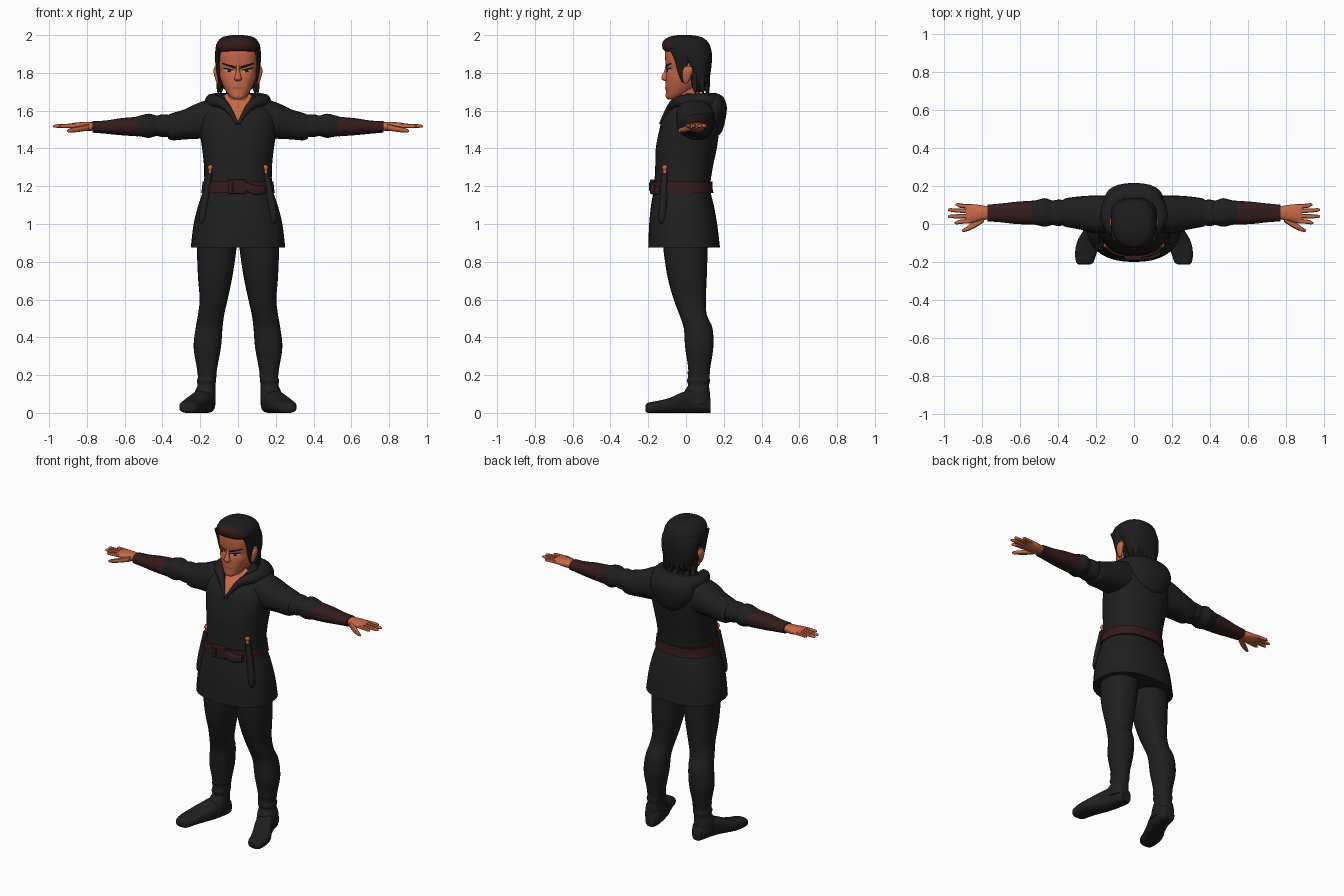
import bpy, bmesh, math
from mathutils import Vector
from mathutils.bvhtree import BVHTree


def material(name, rgb):
    m = bpy.data.materials.new(name)
    m.diffuse_color = (*rgb, 1)
    return m


CLOTH = material("black_cloth", (0.014, 0.014, 0.014))
HAIR = material("black_hair", (0.012, 0.012, 0.012))
SKIN = material("skin", (0.58, 0.14, 0.062))
LEATHER = material("brown_leather", (0.034, 0.011, 0.012))
FRINGE = material("brown_hair", (0.036, 0.010, 0.010))
DARK = material("dark_line", (0.008, 0.006, 0.006))
LIP = material("lip", (0.30, 0.075, 0.04))
WHITE = material("eye_white", (0.45, 0.40, 0.36))


def finish(name, bm, mats, angle=50):
    bmesh.ops.recalc_face_normals(bm, faces=bm.faces)
    me = bpy.data.meshes.new(name)
    bm.to_mesh(me)
    bm.free()
    for m in mats:
        me.materials.append(m)
    ob = bpy.data.objects.new(name, me)
    bpy.context.collection.objects.link(ob)
    bpy.ops.object.select_all(action='DESELECT')
    ob.select_set(True)
    bpy.context.view_layer.objects.active = ob
    bpy.ops.object.shade_smooth_by_angle(angle=math.radians(angle))
    return ob


def smooth_rings(rings, sub):
    """Catmull-Rom interpolation between the given rings."""
    out = []
    for i in range(len(rings) - 1):
        p0, p1 = rings[max(i - 1, 0)], rings[i]
        p2, p3 = rings[i + 1], rings[min(i + 2, len(rings) - 1)]
        for k in range(sub):
            t = k / sub
            out.append([0.5 * (2 * b + (c - a) * t + (2 * a - 5 * b + 4 * c - d) * t * t
                        + (3 * b - a - 3 * c + d) * t ** 3) for a, b, c, d in zip(p0, p1, p2, p3)])
    return out + [list(rings[-1])]


def loft_bm(rings, axis='z', n=24, p=2.3, sub=4, side=1, tilt=0):
    """Rings are (position, low1, high1, low2, high2) across the two other axes."""
    bm, prev, first = bmesh.new(), None, None
    for t, a0, a1, b0, b1 in smooth_rings(rings, sub):
        ring = []
        for k in range(n):
            w = 2 * math.pi * k / n
            c, s = math.cos(w), math.sin(w)
            a = (a0 + a1) / 2 + (a1 - a0) / 2 * math.copysign(abs(c) ** (2 / p), c)
            b = (b0 + b1) / 2 + (b1 - b0) / 2 * math.copysign(abs(s) ** (2 / p), s)
            x, y, z = {'x': (t, a, b), 'y': (a, t, b), 'z': (a, b, t + tilt * b)}[axis]
            ring.append(bm.verts.new((x * side, y, z)))
        if prev:
            for k in range(n):
                bm.faces.new((prev[k], prev[(k + 1) % n], ring[(k + 1) % n], ring[k]))
        first, prev = first or ring, ring
    bm.faces.new(first)
    bm.faces.new(prev)
    return bm


def loft(name, rings, mat, **kw):
    return finish(name, loft_bm(rings, **kw), [mat])


def sym(rows):
    """(z, half_width, y_front, y_back) to symmetric rings."""
    return [(z, -w, w, y0, y1) for z, w, y0, y1 in rows]


# Tunic, with the V neckline cut in and coloured as skin
bm = loft_bm(sym([(0.875, .25, -.20, .18), (1.0, .235, -.195, .165), (1.1, .21, -.185, .147),
                  (1.19, .182, -.17, .128), (1.3, .18, -.163, .142), (1.4, .19, -.16, .163),
                  (1.49, .203, -.143, .175), (1.55, .203, -.125, .18), (1.6, .19, -.09, .178),
                  (1.65, .14, -.045, .16), (1.69, .07, -.02, .10)]), n=36)
for s in (1, -1):
    bmesh.ops.bisect_plane(bm, geom=bm.verts[:] + bm.edges[:] + bm.faces[:],
                           plane_co=(0, 0, 1.535), plane_no=(s * .14, 0, -.07))
for f in bm.faces:
    c = f.calc_center_median()
    if c.y < 0.0 and c.z - 1.535 > 2 * abs(c.x):
        f.material_index = 1
finish("tunic", bm, [CLOTH, SKIN])

# Hood: rolled edge around the neck and the folded bag on the back
half = [(.004, -.135, 1.53, .008), (.04, -.10, 1.60, .014), (.088, -.055, 1.645, .03),
        (.14, .01, 1.65, .04), (.125, .10, 1.645, .048), (.06, .15, 1.64, .055)]
path = [(-x, y, z, r) for x, y, z, r in half] + [(x, y, z, r) for x, y, z, r in half[::-1]]
cu = bpy.data.curves.new("hood_path", 'CURVE')
cu.dimensions, cu.bevel_depth, cu.bevel_resolution, cu.use_fill_caps = '3D', 1, 4, True
sp = cu.splines.new('NURBS')
sp.points.add(len(path) - 1)
for pt, (x, y, z, r) in zip(sp.points, path):
    pt.co, pt.radius = (x, y, z, 1), r
sp.order_u, sp.use_endpoint_u, sp.resolution_u = 3, True, 5
tmp = bpy.data.objects.new("hood_path", cu)
bpy.context.collection.objects.link(tmp)
bpy.context.view_layer.update()
me = bpy.data.meshes.new_from_object(tmp.evaluated_get(bpy.context.evaluated_depsgraph_get()))
bpy.data.objects.remove(tmp)
bm = bmesh.new()
bm.from_mesh(me)
for f in bm.faces:
    f.material_index = 0
finish("hood_edge", bm, [CLOTH])
loft("hood_bag", sym([(1.47, .03, .14, .175), (1.50, .09, .10, .195), (1.57, .145, .05, .212),
                      (1.63, .15, .05, .215), (1.675, .12, .07, .195), (1.69, .07, .09, .16)]), CLOTH)

# Belt, buckle and loose strap end
loft("belt", sym([(1.165, .195, -.183, .145), (1.195, .19, -.182, .139), (1.225, .188, -.178, .14)]),
     LEATHER, n=36, sub=1)
loft("buckle", [(-.05, -.192, -.165, 1.16, 1.235), (.04, -.192, -.165, 1.16, 1.235)], LEATHER,
     axis='x', p=8, sub=1)
loft("buckle_pin", [(-.035, -.196, -.17, 1.175, 1.22), (-.02, -.196, -.17, 1.175, 1.22)], DARK,
     axis='x', p=8, sub=1)
loft("strap_end", [(.03, -.192, -.165, 1.18, 1.225), (.09, -.188, -.155, 1.155, 1.205),
                   (.14, -.165, -.13, 1.16, 1.20)], LEATHER, axis='x', p=4)

for s, tag in ((1, "left"), (-1, "right")):
    # Sleeve with a step where the short outer sleeve ends, and bracer
    loft(tag + "_outer_sleeve", [(.08, -.05, .15, 1.46, 1.68), (.2, -.05, .15, 1.452, 1.645),
                                 (.28, -.03, .146, 1.448, 1.608), (.345, -.018, .138, 1.443, 1.588),
                                 (.37, -.012, .132, 1.452, 1.578)], CLOTH, axis='x', side=s)
    loft(tag + "_inner_sleeve", [(.33, -.005, .125, 1.46, 1.575), (.40, -.01, .128, 1.46, 1.58),
                                 (.43, -.006, .124, 1.466, 1.574), (.47, -.014, .136, 1.456, 1.584),
                                 (.51, -.006, .126, 1.462, 1.576), (.545, 0, .12, 1.468, 1.566)],
         CLOTH, axis='x', side=s)
    loft(tag + "_bracer", [(.53, -.003, .123, 1.464, 1.568), (.62, 0, .117, 1.47, 1.56),
                           (.70, .009, .108, 1.478, 1.548), (.77, .014, .102, 1.484, 1.544)],
         LEATHER, axis='x', side=s)
    # Hand
    loft(tag + "_palm", [(.755, .028, .09, 1.495, 1.538), (.81, .016, .10, 1.493, 1.54),
                         (.86, .004, .105, 1.502, 1.537), (.885, .004, .105, 1.508, 1.532)],
         SKIN, axis='x', side=s, n=16)
    for i, (y0, y1, tip) in enumerate(((.016, .006, .945), (.042, .04, .98),
                                       (.067, .074, .98), (.092, .102, .94))):
        loft(f"{tag}_finger_{i + 1}",
             [(.86, y0 - .012, y0 + .012, 1.508, 1.532), (.92, (y0 + y1) / 2 - .011, (y0 + y1) / 2 + .011, 1.508, 1.53),
              (tip - .012, y1 - .009, y1 + .009, 1.51, 1.527), (tip, y1 - .003, y1 + .003, 1.514, 1.521)],
             SKIN, axis='x', side=s, n=8, sub=2)
    loft(tag + "_thumb", [(.79, .01, .05, 1.495, 1.53), (.84, -.022, .016, 1.488, 1.518),
                          (.885, -.04, -.016, 1.484, 1.508), (.905, -.04, -.03, 1.487, 1.498)],
         SKIN, axis='x', side=s, n=8, sub=3)
    # Trouser leg, boot shaft and foot
    loft(tag + "_leg", [(.95, .005, .22, -.12, .12), (.87, .008, .218, -.12, .115), (.72, .03, .212, -.098, .11),
                        (.6, .055, .203, -.065, .105), (.52, .073, .212, -.035, .11), (.45, .082, .224, -.012, .14),
                        (.35, .09, .235, -.005, .145), (.25, .108, .22, .01, .13), (.18, .12, .208, .015, .12)],
         CLOTH, side=s)
    loft(tag + "_boot_shaft", [(.22, .112, .217, .008, .128), (.19, .115, .212, .01, .124), (.17, .116, .218, .005, .127),
                               (.145, .12, .214, .01, .122), (.11, .118, .228, -.01, .126), (.05, .12, .235, -.03, .128)],
         CLOTH, side=s)
    loft(tag + "_foot", [(-.214, .235, .29, .008, .04), (-.20, .213, .305, 0, .054), (-.15, .195, .31, 0, .064),
                         (-.09, .17, .298, 0, .078), (-.03, .143, .265, 0, .105), (.04, .125, .235, 0, .125),
                         (.10, .12, .217, 0, .11), (.13, .135, .20, 0, .08)], CLOTH, axis='y', side=s, p=2.8)
    # Dagger sheath, guard and hilt
    loft(tag + "_sheath", [(1.0, .182, .194, -.135, -.12), (1.03, .168, .206, -.145, -.108),
                           (1.12, .155, .196, -.14, -.10), (1.27, .135, .165, -.13, -.095)],
         CLOTH, side=s, n=12)
    loft(tag + "_hilt", [(1.265, .139, .159, -.124, -.102), (1.285, .139, .156, -.122, -.104),
                         (1.30, .131, .161, -.127, -.096), (1.312, .138, .154, -.12, -.104)],
         SKIN, side=s, n=10, sub=3)
    # Ear
    loft(tag + "_ear", [(1.745, .098, .112, -.01, .008), (1.77, .10, .121, -.018, .022),
                        (1.81, .10, .13, -.018, .036), (1.835, .10, .122, -.008, .03)],
         SKIN, side=s, n=12)
    # Sideburn and loose locks at the nape
    loft(tag + "_sideburn", [(1.75, .096, .102, -.022, -.014), (1.80, .092, .113, -.042, -.01),
                             (1.87, .09, .12, -.062, .02), (1.93, .085, .119, -.09, .03)],
         HAIR, side=s, n=12)
    for i, (x, y) in enumerate(((.098, .045), (.085, .085), (.05, .108), (.018, .112))):
        loft(f"{tag}_nape_lock_{i + 1}",
             [(1.69 - .006 * i, x + .006, x + .01, y + .004, y + .008), (1.73, x - .012, x + .016, y - .014, y + .014),
              (1.80, x - .02, x + .016, y - .02, y + .014)], HAIR, side=s, n=8)

# Neck, head and nose
loft("neck", sym([(1.56, .085, -.09, .08), (1.61, .068, -.065, .08), (1.66, .058, -.046, .075),
                  (1.76, .058, -.05, .08)]), SKIN)
head = loft("head", sym([(1.66, .022, -.097, -.06), (1.672, .04, -.107, -.025), (1.70, .062, -.107, .03),
                         (1.74, .083, -.108, .07), (1.78, .097, -.107, .09), (1.815, .104, -.101, .11),
                         (1.85, .108, -.108, .12), (1.92, .107, -.11, .12), (1.97, .08, -.08, .09)]),
            SKIN, n=32)
loft("nose", sym([(1.757, .012, -.115, -.09), (1.768, .02, -.13, -.09), (1.785, .015, -.127, -.09),
                  (1.81, .01, -.115, -.09), (1.845, .009, -.108, -.09)]), SKIN, n=12)

# Hair cap, swept up in front with a brown fringe
bm = loft_bm(sym([(1.70, .06, .05, .095), (1.74, .092, .03, .118), (1.80, .112, .012, .13),
                  (1.86, .121, -.03, .137), (1.90, .122, -.075, .137), (1.92, .12, -.118, .134),
                  (1.95, .115, -.126, .125), (1.975, .10, -.115, .105), (1.992, .075, -.085, .075),
                  (2.0, .03, -.045, .03)]), n=36)
for f in bm.faces:
    c = f.calc_center_median()
    if c.y < -.06 and 1.90 < c.z < 1.985 - 2.5 * c.x ** 2:
        f.material_index = 1
finish("hair", bm, [HAIR, FRINGE])

# Painted face details laid on the head surface
bpy.context.view_layer.update()
tree = BVHTree.FromObject(head, bpy.context.evaluated_depsgraph_get())


def face_strip(name, x0, z0, x1, z1, h0, h1, mat, lift=.003, n=8):
    bm, prev = bmesh.new(), None
    for i in range(n + 1):
        t = i / n
        x, z, h = x0 + (x1 - x0) * t, z0 + (z1 - z0) * t, (h0 + (h1 - h0) * t) / 2
        pair = []
        for zz in (z - h, z + h):
            hit = tree.ray_cast(Vector((x, -1, zz)), Vector((0, 1, 0)))[0]
            pair.append(bm.verts.new((x, hit.y - lift, zz)))
        if prev:
            f = bm.faces.new((prev[0], pair[0], pair[1], prev[1]))
            f.normal_update()
            if f.normal.y > 0:
                f.normal_flip()
        prev = pair
    finish(name, bm, [mat])


for s, tag in ((1, "left"), (-1, "right")):
    face_strip(tag + "_brow", s * .014, 1.828, s * .084, 1.85, .015, .008, DARK)
    face_strip(tag + "_eye_white", s * .024, 1.807, s * .072, 1.815, .012, .012, WHITE)
    face_strip(tag + "_eyelid", s * .02, 1.814, s * .078, 1.825, .006, .008, DARK, lift=.004)
    face_strip(tag + "_iris", s * .038, 1.81, s * .056, 1.812, .014, .014, DARK, lift=.005)
face_strip("mouth", -.03, 1.72, .03, 1.72, .006, .006, LIP)
